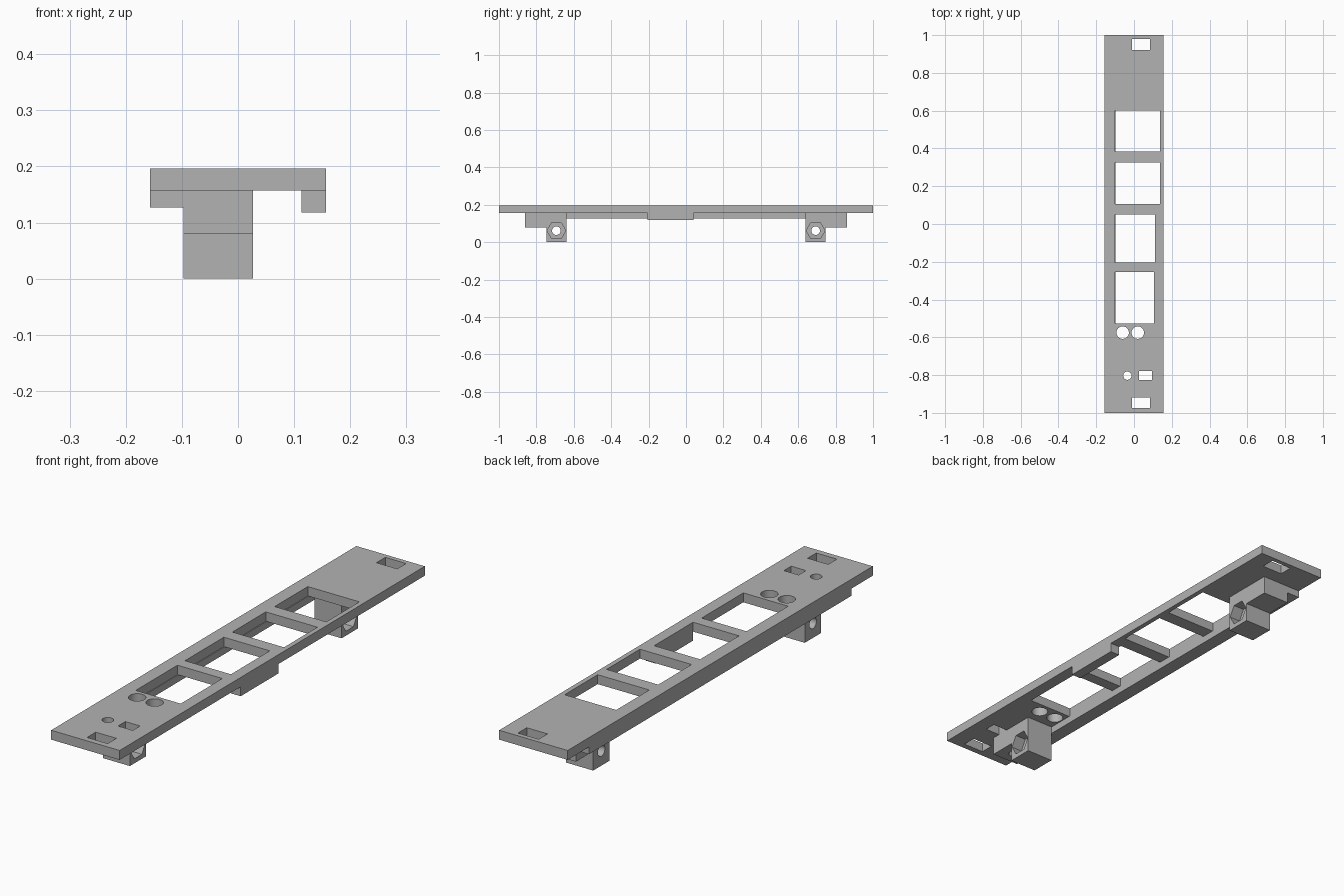
import bpy
import bmesh
import math
from mathutils import Matrix, Vector

default = bpy.data.objects.get("Cube")
if default:
    bpy.data.objects.remove(default, do_unlink=True)

GREY = (0.45, 0.45, 0.45, 1)
grey = bpy.data.materials.new("plain grey")
grey.use_nodes = True
grey.diffuse_color = GREY
grey.node_tree.nodes["Principled BSDF"].inputs["Base Color"].default_value = GREY

TOP, UNDER = 0.196, 0.157      # plate faces
HALF_W = 0.157                 # plate half width
RAIL_IN = -0.097               # inner side of the rail
MOUNT_X = (RAIL_IN, 0.027)


def make_object(name, bm):
    bmesh.ops.recalc_face_normals(bm, faces=bm.faces)
    mesh = bpy.data.meshes.new(name)
    bm.to_mesh(mesh)
    bm.free()
    mesh.materials.append(grey)
    obj = bpy.data.objects.new(name, mesh)
    bpy.context.collection.objects.link(obj)
    return obj


def box(name, x, y, z):
    bm = bmesh.new()
    low, high = Vector((x[0], y[0], z[0])), Vector((x[1], y[1], z[1]))
    matrix = Matrix.Translation((low + high) / 2) @ Matrix.Diagonal((*(high - low), 1))
    bmesh.ops.create_cube(bm, size=1, matrix=matrix)
    return make_object(name, bm)


def cylinder(name, centre, radius, depth, sides=32, along_x=False):
    bm = bmesh.new()
    turn = Matrix.Rotation(math.pi / 2, 4, 'Y') if along_x else Matrix()
    bmesh.ops.create_cone(bm, cap_ends=True, segments=sides, radius1=radius,
                          radius2=radius, depth=depth,
                          matrix=Matrix.Translation(centre) @ turn)
    return make_object(name, bm)


def cut(obj, cutters):
    """Subtract each cutter, bake the result and drop the cutters."""
    for cutter in cutters:
        cutter.hide_render = True
        mod = obj.modifiers.new("cut", 'BOOLEAN')
        mod.operation = 'DIFFERENCE'
        mod.solver = 'EXACT'
        mod.object = cutter
    graph = bpy.context.evaluated_depsgraph_get()
    mesh = bpy.data.meshes.new_from_object(obj.evaluated_get(graph))
    obj.modifiers.clear()
    obj.data = mesh
    for cutter in cutters:
        bpy.data.objects.remove(cutter, do_unlink=True)


def round_hole(x, y, radius):
    return cylinder("hole_cutter", (x, y, 0.15), radius, 0.3)


# Top plate with windows, slots and round holes
plate = box("top_plate", (-HALF_W, HALF_W), (-1, 1), (UNDER, TOP))
openings = [
    ((-0.1, 0.137), (0.383, 0.6)),
    ((-0.1, 0.137), (0.106, 0.325)),
    ((-0.1, 0.111), (-0.205, 0.05)),
    ((-0.1, 0.106), (-0.527, -0.254)),
    ((-0.01, 0.085), (0.922, 0.98)),
    ((-0.01, 0.085), (-0.975, -0.918)),
    ((0.027, 0.095), (-0.825, -0.777)),
]
cutters = [box("opening_cutter", x, y, (0.1, 0.25)) for x, y in openings]
cutters += [round_hole(-0.06, -0.575, 0.033), round_hole(0.02, -0.575, 0.033),
            round_hole(-0.035, -0.803, 0.022)]
cut(plate, cutters)

# Long rail and short lip under the plate edges
rail = box("side_rail", (-HALF_W, RAIL_IN), (-0.86, 0.86), (0.127, UNDER))
lip = box("edge_lip", (0.113, HALF_W), (-0.207, 0.04), (0.118, UNDER))


# Stepped mounts with a screw bore and a hexagonal nut pocket
def mount(name, side):
    profile = [(0.64, 0), (0.747, 0), (0.747, 0.08), (0.86, 0.08),
               (0.86, UNDER), (0.64, UNDER)]
    bm = bmesh.new()
    face = bm.faces.new([bm.verts.new((MOUNT_X[0], side * y, z)) for y, z in profile])
    result = bmesh.ops.extrude_face_region(bm, geom=[face])
    verts = [v for v in result["geom"] if isinstance(v, bmesh.types.BMVert)]
    bmesh.ops.translate(bm, verts=verts, vec=(MOUNT_X[1] - MOUNT_X[0], 0, 0))
    obj = make_object(name, bm)
    y, z = side * 0.693, 0.062
    tools = [cylinder("bore_cutter", (-0.035, y, z), 0.023, 0.4, along_x=True),
             cylinder("nut_cutter", (MOUNT_X[1], y, z), 0.05, 0.1, 6, along_x=True)]
    if side < 0:
        tools.append(round_hole(-0.035, -0.803, 0.022))
    cut(obj, tools)
    return obj


mounts = [mount("front_mount", -1), mount("back_mount", 1)]

# Smooth the round walls, keep the edges sharp
bpy.ops.object.select_all(action='DESELECT')
for part in [plate, rail, lip, *mounts]:
    part.select_set(True)
bpy.context.view_layer.objects.active = plate
bpy.ops.object.shade_smooth_by_angle(angle=math.radians(30))
